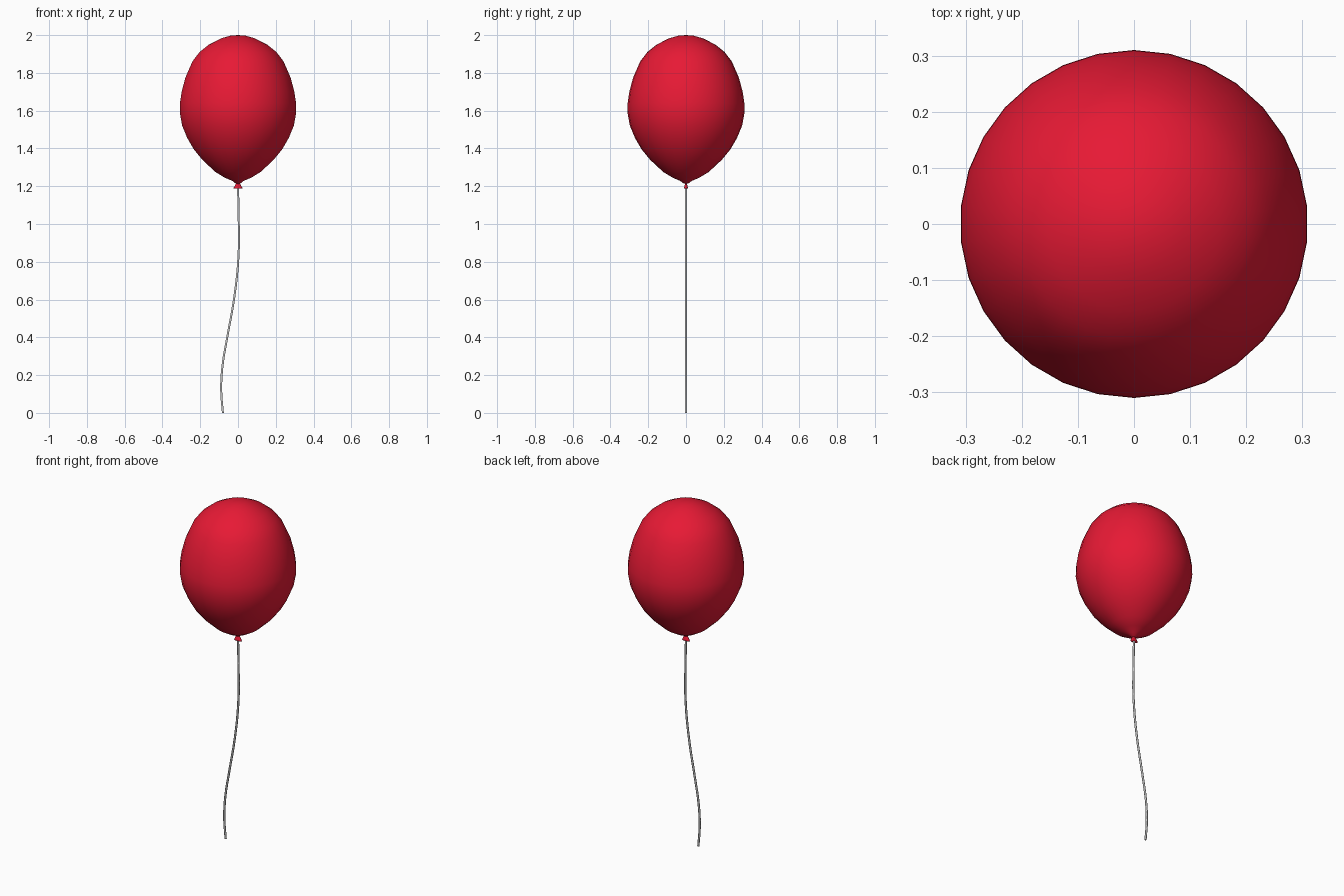
import bpy, bmesh, math

if "Cube" in bpy.data.objects:
    bpy.data.objects.remove(bpy.data.objects["Cube"])


def material(name, color):
    m = bpy.data.materials.new(name)
    m.diffuse_color = color
    m.use_nodes = True
    m.node_tree.nodes["Principled BSDF"].inputs["Base Color"].default_value = m.diffuse_color
    return m


def lathe(name, profile, sides, mat, y_scale=1.0):
    """Revolve (radius, z) points about z; zero radius makes a pole."""
    bm = bmesh.new()
    rings = []
    for r, z in profile:
        if r == 0:
            rings.append([bm.verts.new((0, 0, z))] * sides)
        else:
            angles = [math.pi / 2 + math.tau * i / sides for i in range(sides)]
            rings.append([bm.verts.new((r * math.cos(a), r * math.sin(a) * y_scale, z)) for a in angles])
    for low, high in zip(rings, rings[1:]):
        for i in range(sides):
            j = (i + 1) % sides
            bm.faces.new(list(dict.fromkeys((low[i], low[j], high[j], high[i]))))
    bmesh.ops.recalc_face_normals(bm, faces=bm.faces)
    for f in bm.faces:
        f.smooth = True
    mesh = bpy.data.meshes.new(name)
    bm.to_mesh(mesh)
    bm.free()
    obj = bpy.data.objects.new(name, mesh)
    bpy.context.collection.objects.link(obj)
    mesh.materials.append(mat)
    return obj


red = material("red_rubber", (0.8, 0.01, 0.035, 1))

# Inflated body
lathe("balloon_body", [
    (0, 1.212), (0.012, 1.214), (0.03, 1.228), (0.07, 1.245), (0.12, 1.275),
    (0.19, 1.34), (0.235, 1.395), (0.27, 1.455), (0.297, 1.52), (0.31, 1.59),
    (0.309, 1.64), (0.3, 1.70), (0.28, 1.775), (0.243, 1.86), (0.205, 1.91),
    (0.155, 1.95), (0.09, 1.983), (0.04, 1.997), (0, 2.0)], 30, red)

# Pinched, flattened knot below the body
knot = lathe("knot", [(0, 1.187), (0.025, 1.187), (0.022, 1.193), (0.009, 1.216), (0, 1.222)], 12, red, 0.45)

# Hanging string
path = [(0, 1.2), (0.004, 1.0), (0.002, 0.82), (-0.02, 0.61), (-0.057, 0.40),
        (-0.082, 0.25), (-0.089, 0.12), (-0.08, 0.0)]
curve = bpy.data.curves.new("string", "CURVE")
curve.dimensions = "3D"
curve.bevel_depth = 0.006
curve.bevel_resolution = 1
curve.use_fill_caps = True
curve.resolution_u = 4
spline = curve.splines.new("BEZIER")
spline.bezier_points.add(len(path) - 1)
for p, (x, z) in zip(spline.bezier_points, path):
    p.co = (x, 0, z)
    p.handle_left_type = p.handle_right_type = "AUTO"
string = bpy.data.objects.new("string", curve)
bpy.context.collection.objects.link(string)
